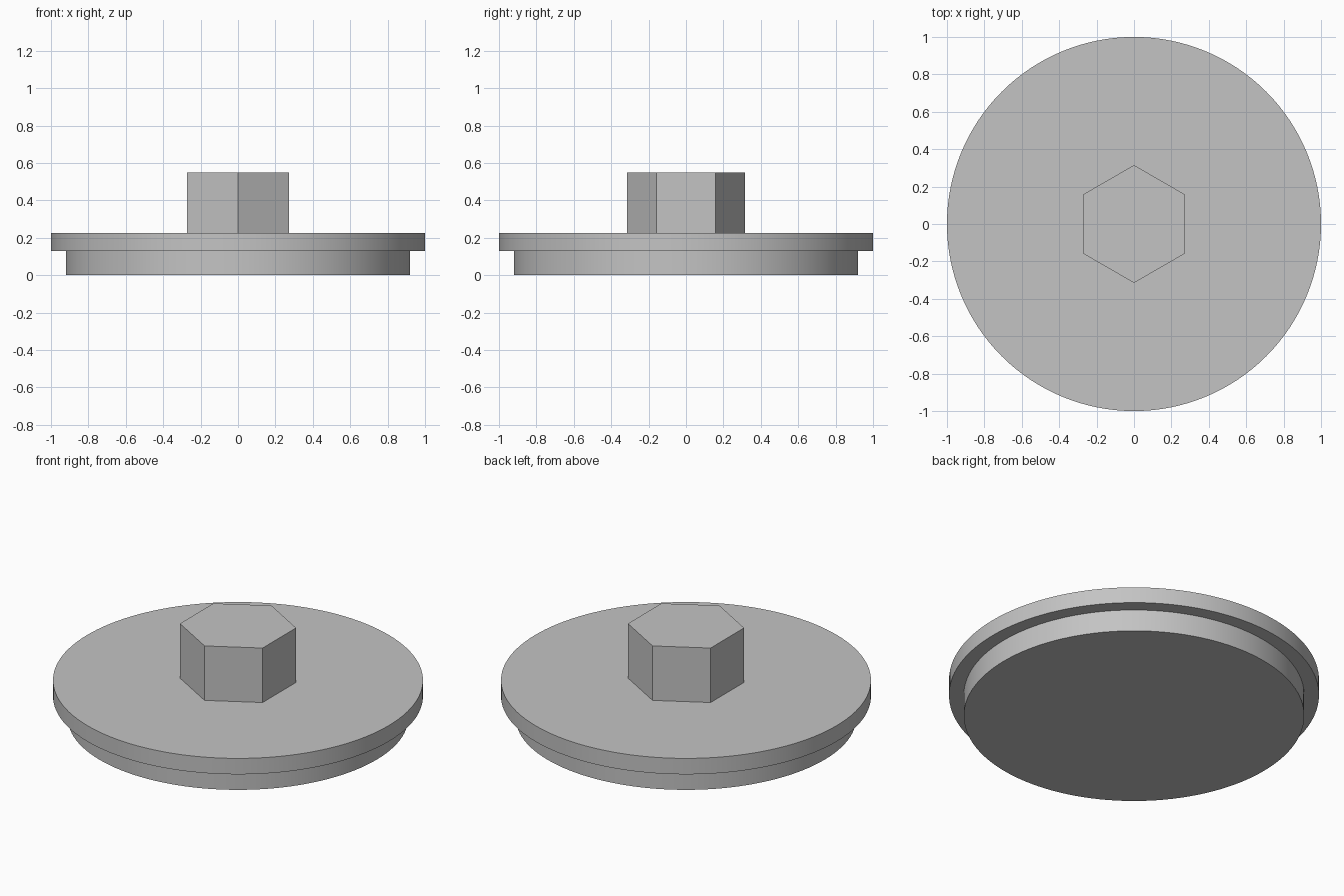
import bpy
import math

cube = bpy.data.objects.get("Cube")
if cube:
    bpy.data.objects.remove(cube, do_unlink=True)

# Single plain grey
grey = bpy.data.materials.new("plain_grey")
grey.use_nodes = True
colour = (0.55, 0.55, 0.55, 1)
grey.diffuse_color = colour
grey.node_tree.nodes["Principled BSDF"].inputs["Base Color"].default_value = colour


def prism(name, sides, radius, bottom, top, smooth):
    """Upright prism with a corner pointing along +y."""
    bpy.ops.mesh.primitive_cylinder_add(
        vertices=sides, radius=radius, depth=top - bottom,
        location=(0, 0, (bottom + top) / 2))
    obj = bpy.context.object
    obj.name = name
    obj.data.materials.append(grey)
    if smooth:
        bpy.ops.object.shade_smooth_by_angle(angle=math.radians(30))
    return obj


# Plug body, overhanging flange and hexagonal head
prism("plug_body", 128, 0.92, 0, 0.13, True)
prism("flange", 128, 1.0, 0.13, 0.225, True)
prism("hex_head", 6, 0.315, 0.225, 0.55, False)
